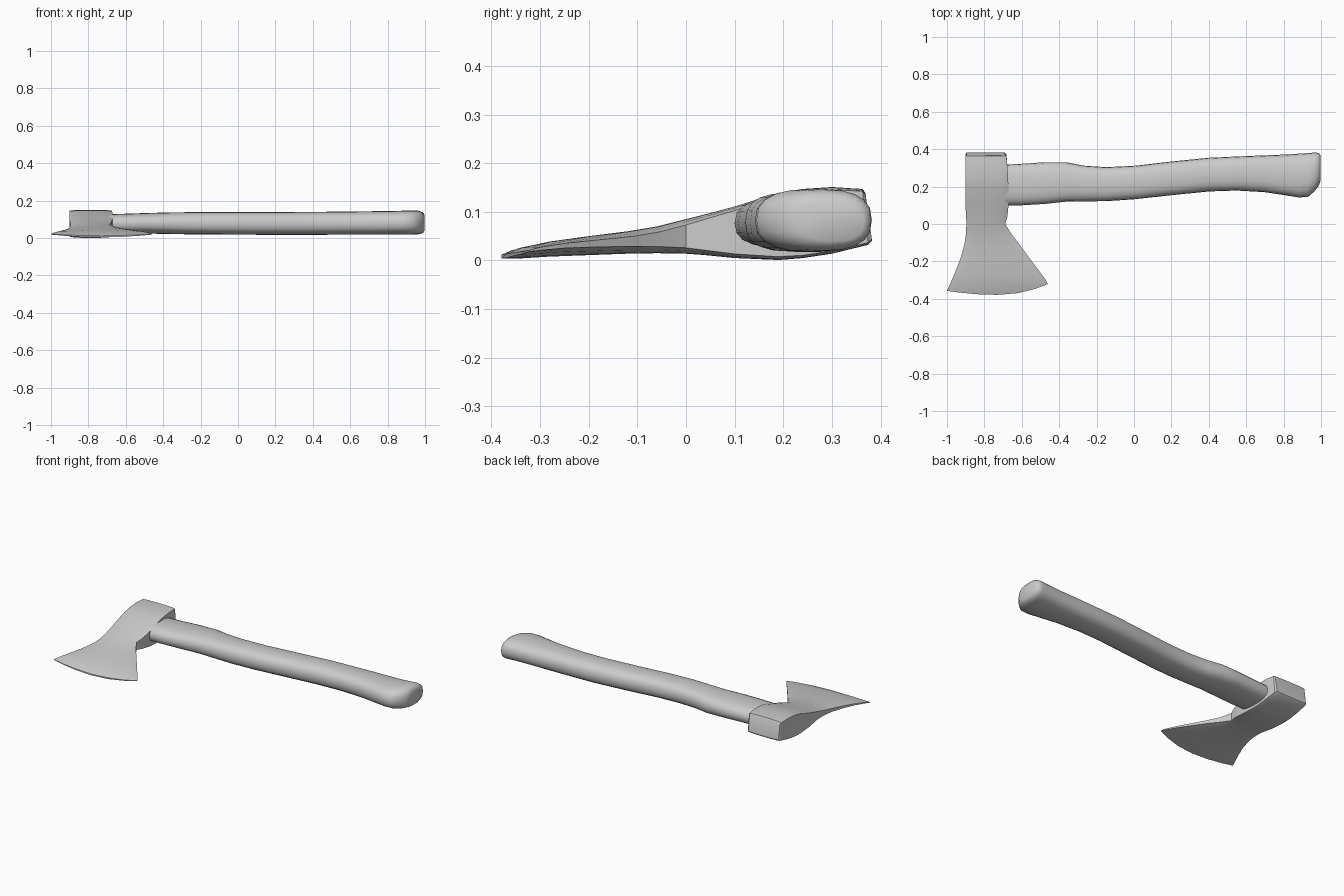
import bpy, bmesh, math


def loft(name, rings, angle):
    """Skin closed rings of equal length and cap both ends."""
    bm = bmesh.new()
    loops = [[bm.verts.new(p) for p in ring] for ring in rings]
    n = len(loops[0])
    for a, b in zip(loops, loops[1:]):
        for i in range(n):
            j = (i + 1) % n
            bm.faces.new((a[i], a[j], b[j], b[i]))
    bm.faces.new(loops[0])
    bm.faces.new(loops[-1])
    bmesh.ops.recalc_face_normals(bm, faces=bm.faces)
    mesh = bpy.data.meshes.new(name)
    bm.to_mesh(mesh)
    bm.free()
    ob = bpy.data.objects.new(name, mesh)
    bpy.context.collection.objects.link(ob)
    bpy.ops.object.select_all(action='DESELECT')
    ob.select_set(True)
    bpy.context.view_layer.objects.active = ob
    bpy.ops.object.shade_smooth_by_angle(angle=math.radians(angle))
    return ob


def oval(x, y0, y1, z0, z1, sides=20, power=0.78):
    """Slightly squared oval across the handle."""
    ring = []
    for i in range(sides):
        a = 2 * math.pi * i / sides
        c, s = math.cos(a), math.sin(a)
        c = math.copysign(abs(c) ** power, c)
        s = math.copysign(abs(s) ** power, s)
        ring.append((x, (y0 + y1) / 2 + c * (y1 - y0) / 2,
                     (z0 + z1) / 2 + s * (z1 - z0) / 2))
    return ring


# Handle: x, y range, z range
handle_rows = [
    (-.74, .10, .315, .025, .126), (-.60, .10, .322, .025, .130),
    (-.48, .107, .33, .024, .134), (-.36, .12, .33, .021, .137),
    (-.27, .121, .312, .020, .138), (-.15, .122, .304, .019, .139),
    (0, .132, .311, .018, .139), (.2, .154, .334, .017, .139),
    (.4, .174, .354, .017, .140), (.55, .179, .361, .018, .141),
    (.7, .170, .367, .018, .143), (.8, .155, .371, .018, .144),
    (.88, .142, .376, .018, .146), (.93, .145, .379, .018, .147),
    (.965, .175, .382, .020, .146), (.988, .205, .380, .027, .138),
    (.998, .235, .366, .040, .122),
]
loft("handle", [oval(*r) for r in handle_rows], 50)


def head_section(y, xl, xr, zb, zt, k, p, bow, slant=0):
    """Lens or box section of the head; k is edge thickness, bow curves the edge."""
    us = [-1, -.93, -.75, -.4, 0, .4, .75, .93, 1]
    top, bottom = [], []
    zc, h = (zb + zt) / 2, (zt - zb) / 2
    for u in us:
        x = (xl + xr) / 2 + u * (xr - xl) / 2
        t = h * (k + (1 - k) * (1 - abs(u) ** p))
        yy = y + bow * u * u * (.058 if u > 0 else .022)
        lift = bow * .012 * u * u
        top.append((x, yy - slant, zc + t + lift))
        bottom.append((x, yy, zc - t + lift))
    return top + bottom[::-1]


# Axe head: poll, eye and cheeks flaring to the curved cutting edge
head_rows = [
    (.382, -.895, -.690, .040, .138, .92, 6, 0, .013),
    (.374, -.900, -.682, .032, .147, .92, 6, 0, .011),
    (.30, -.901, -.676, .014, .151, .92, 6, 0),
    (.24, -.901, -.673, .005, .147, .92, 6, 0),
    (.19, -.901, -.671, .001, .139, .90, 5, 0),
    (.10, -.901, -.671, .005, .111, .84, 4, 0),
    (.04, -.898, -.677, .011, .095, .76, 3, 0),
    (0, -.896, -.688, .014, .085, .66, 3, 0),
    (-.06, -.899, -.655, .015, .070, .55, 2.5, .1),
    (-.12, -.908, -.613, .014, .060, .45, 2.5, .2),
    (-.20, -.930, -.563, .011, .050, .38, 2.5, .4),
    (-.28, -.960, -.512, .008, .039, .32, 2.5, .6),
    (-.345, -.986, -.474, .004, .025, .32, 2.5, .85),
    (-.379, -1.0, -.460, .004, .012, .40, 2, 1),
]
loft("axe_head", [head_section(*r) for r in head_rows], 40)
